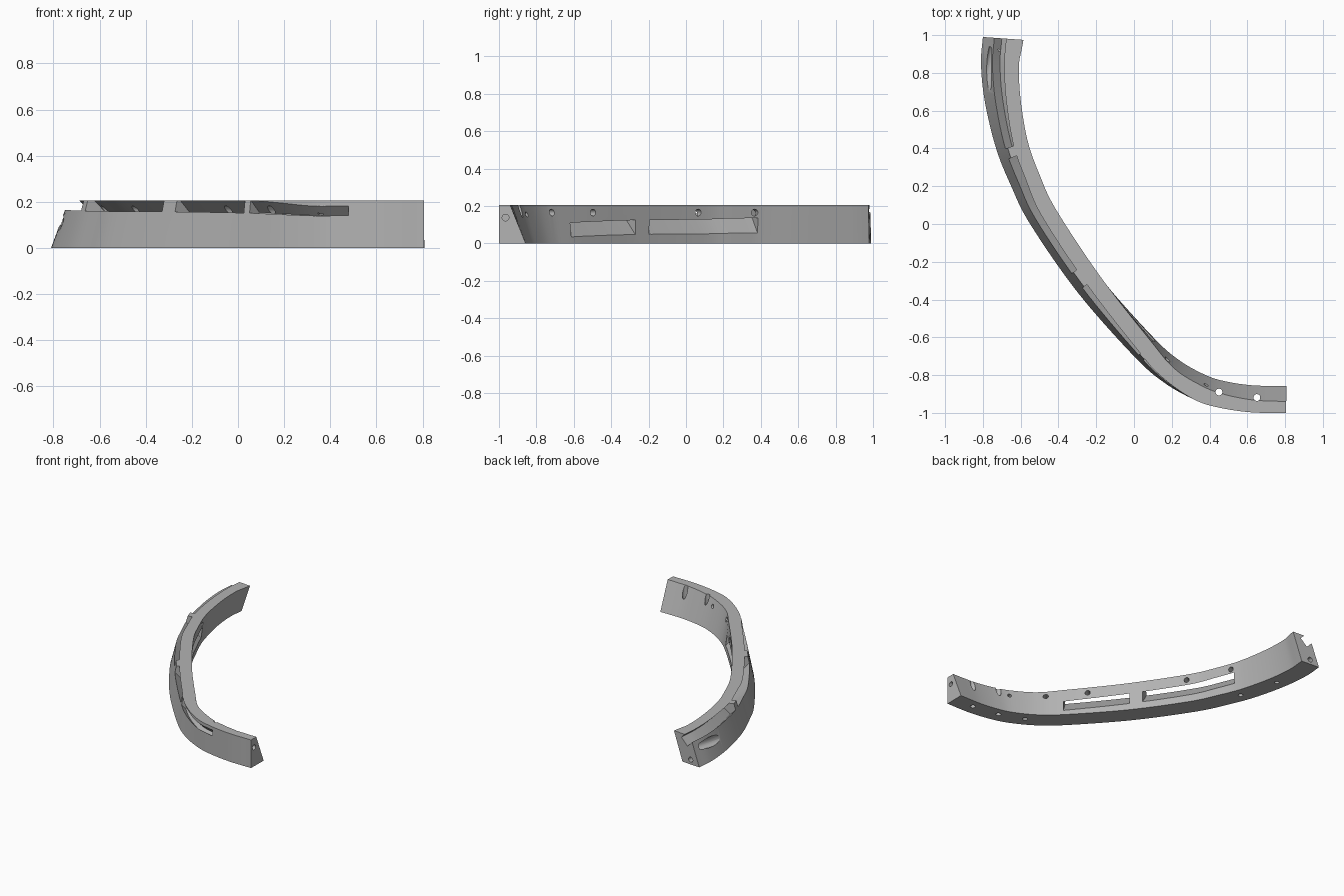
import bpy, bmesh, math
from mathutils import Vector

cube = bpy.data.objects.get("Cube")
if cube:
    bpy.data.objects.remove(cube, do_unlink=True)

HEIGHT, FOOT = 0.205, 0.143

# Outer foot line: x, y, lean of the outer wall, inward reach of the top
PATH = [Vector(p) for p in (
    (-.80, .99, .075, .215), (-.81, .85, .075, .202), (-.79, .65, .07, .19),
    (-.73, .40, .06, .172), (-.65, .20, .055, .162), (-.55, 0, .05, .157),
    (-.30, -.36, .045, .147), (0, -.70, .03, .12), (.16, -.84, .015, .092),
    (.32, -.93, 0, .083), (.45, -.972, 0, .075), (.62, -.997, 0, .066),
    (.805, -1, 0, .06))]
LAST = len(PATH) - 1


def spline(u):
    """Smooth curve through the path points."""
    i = min(max(int(math.floor(u)), 0), LAST - 1)
    t = u - i
    b, c = PATH[i], PATH[i + 1]
    a = PATH[i - 1] if i > 0 else 2 * b - c
    d = PATH[i + 2] if i + 2 <= LAST else 2 * c - b
    return 0.5 * (2 * b + (c - a) * t + (2 * a - 5 * b + 4 * c - d) * t ** 2
                  + (3 * b - a - 3 * c + d) * t ** 3)


def normal(u):
    t = spline(u + .01) - spline(u - .01)
    return Vector((-t.y, t.x, 0)).normalized()


def place(u, d, z):
    """Point at inward distance d and height z at a station of the path."""
    p = spline(u)
    return Vector((p.x, p.y, z)) + normal(u) * d


def station(axis, value, d):
    """Station whose point at inward distance d has the given coordinate."""
    return min((k * LAST / 1200 for k in range(1201)),
               key=lambda u: abs(place(u, d, 0)[axis] - value))


def make_object(name, bm):
    bmesh.ops.recalc_face_normals(bm, faces=bm.faces)
    mesh = bpy.data.meshes.new(name)
    bm.to_mesh(mesh)
    bm.free()
    obj = bpy.data.objects.new(name, mesh)
    bpy.context.collection.objects.link(obj)
    return obj


def sweep(name, start, end, section, steps):
    """Loft a changing section along the path."""
    bm = bmesh.new()
    rings = []
    for k in range(steps + 1):
        u = start + (end - start) * k / steps
        rings.append([bm.verts.new(place(u, d, z)) for d, z in section(u)])
    for a, b in zip(rings, rings[1:]):
        for j in range(len(a)):
            n = (j + 1) % len(a)
            bm.faces.new((a[j], a[n], b[n], b[j]))
    bm.faces.new(rings[0])
    bm.faces.new(rings[-1])
    return make_object(name, bm)


def bar_section(u):
    p = spline(u)
    return [(0, 0), (FOOT, 0), (p.w, HEIGHT), (p.z, HEIGHT)]


def groove_section(through):
    """Channel sloping at 45 degrees from the outer top to the inner face."""
    def section(u):
        lean = spline(u).z
        low = .14 + 1.15 * lean
        high = low + .042 + .8 * lean
        floor = -.22 if through else .1 - lean
        return [((s - e) / 2, (s + e) / 2) for s, e in
                ((low, .36), (high, .36), (high, floor), (low, floor))]
    return section


def drill(name, start, end, radius):
    axis = end - start
    bm = bmesh.new()
    bmesh.ops.create_cone(bm, cap_ends=True, segments=24, radius1=radius,
                          radius2=radius, depth=axis.length)
    obj = make_object(name, bm)
    obj.rotation_mode = 'QUATERNION'
    obj.rotation_quaternion = axis.to_track_quat('Z', 'Y')
    obj.location = (start + end) / 2
    return obj


bar = sweep("curved_bar", 0, LAST, bar_section, 96)

# Groove along the outer top, interrupted by ribs
cutters = [
    sweep("rear_groove", -.2, station(1, .41, .08), groove_section(False), 30),
    sweep("long_slot", station(1, .38, FOOT), station(1, -.20, FOOT),
          groove_section(True), 30),
    sweep("short_slot", station(1, -.27, FOOT), station(1, -.61, FOOT),
          groove_section(True), 16),
    sweep("front_groove", station(0, .07, .05), station(0, .48, 0),
          groove_section(False), 24)]

# Holes from the inner face into the groove
for y in (.36, .06, -.49, -.69):
    u = station(1, y, FOOT)
    reach = spline(u).w
    cutters.append(drill("inner_hole", place(u, reach + .06, .165),
                         place(u, reach - .075, .165), .018))
u = station(0, .38, .09)
cutters.append(drill("inner_hole", place(u, .16, .155), place(u, .03, .155), .014))

# Upright bolt holes that break out through the sloping inner face
for x in (.45, .65):
    u = station(0, x, .08)
    cutters.append(drill("bolt_hole", place(u, .08, -.05), place(u, .08, .3), .018))

# Blind holes in the underside
for axis, value in ((0, .27), (1, .36), (1, .65)):
    u = station(axis, value, .07)
    cutters.append(drill("foot_hole", place(u, .075, -.05), place(u, .075, .09), .016))

# Holes in both end faces and the screw pocket behind the rear end
cutters += [
    drill("front_end_hole", Vector((.9, -.965, .138)), Vector((.7, -.965, .138)), .018),
    drill("rear_end_hole", place(-.3, .075, .035), place(.6, .075, .035), .018),
    drill("screw_pocket", Vector((-.83, .58, .11)), Vector((-.735, .93, .11)), .034)]

bpy.context.view_layer.objects.active = bar
for cutter in cutters:
    cutter.hide_render = True
    mod = bar.modifiers.new(cutter.name, 'BOOLEAN')
    mod.operation = 'DIFFERENCE'
    mod.solver = 'EXACT'
    mod.object = cutter
    bpy.ops.object.modifier_apply(modifier=mod.name)
    bpy.data.objects.remove(cutter, do_unlink=True)

# Single grey finish
grey = bpy.data.materials.new("plain_grey")
grey.use_nodes = True
color = (.45, .45, .45, 1)
grey.diffuse_color = color
grey.node_tree.nodes["Principled BSDF"].inputs["Base Color"].default_value = color
bar.data.materials.clear()
bar.data.materials.append(grey)

bpy.ops.object.select_all(action='DESELECT')
bar.select_set(True)
bpy.ops.object.shade_smooth_by_angle(angle=math.radians(25))
